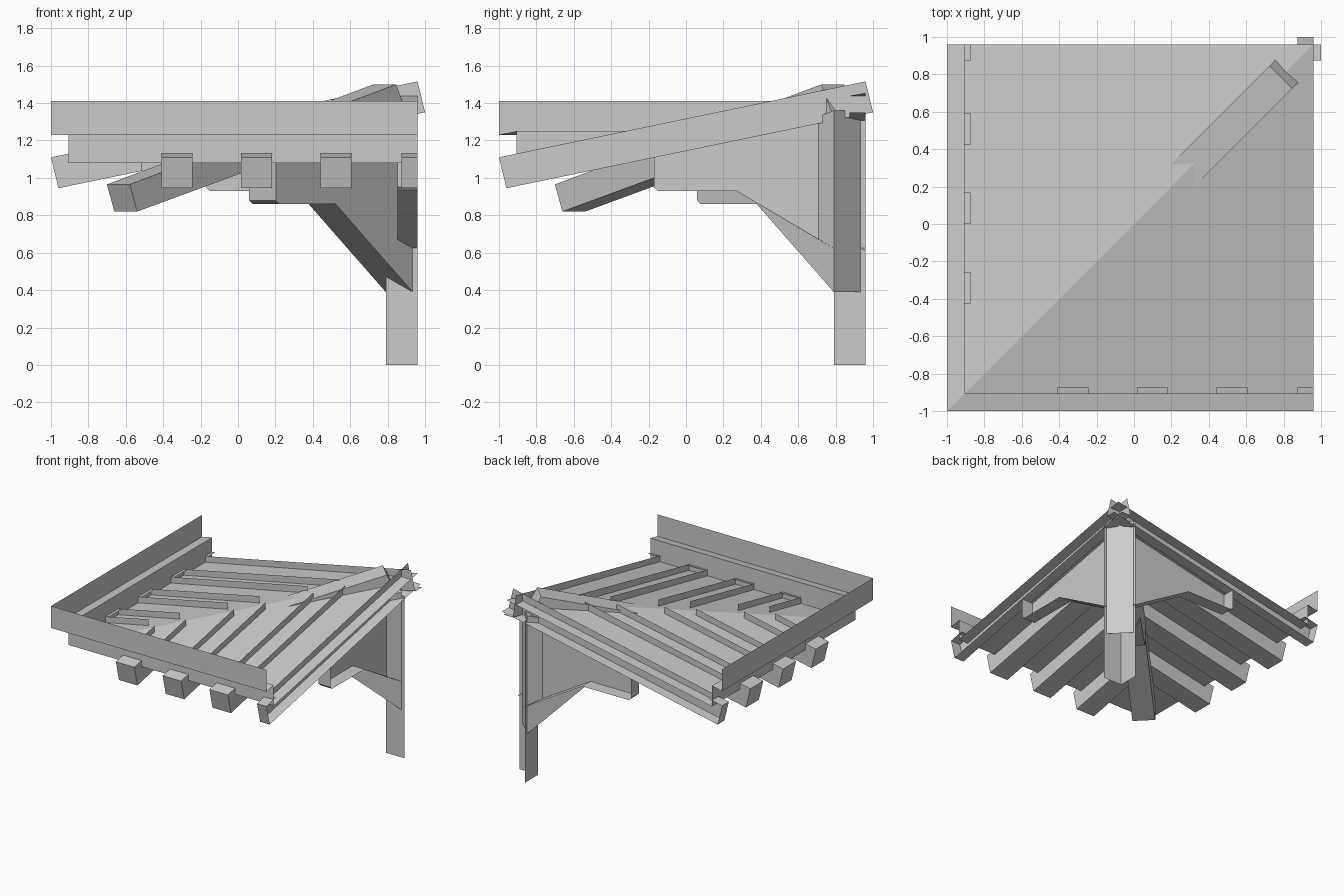
import bpy

if "Cube" in bpy.data.objects:
    bpy.data.objects.remove(bpy.data.objects["Cube"])

EDGE = 0.96      # open rear edges of the corner piece
SLOPE = 0.207    # rafter pitch


def top(y):
    return 1.11 + SLOPE * (y + 1)


def bottom(y):
    return 0.945 + SLOPE * (y + 0.96)


def make(name, polys):
    verts, faces = [], []
    for poly in polys:
        faces.append(range(len(verts), len(verts) + len(poly)))
        verts += poly
    me = bpy.data.meshes.new(name)
    me.from_pydata(verts, [], [list(f) for f in faces])
    ob = bpy.data.objects.new(name, me)
    bpy.context.collection.objects.link(ob)
    bpy.context.view_layer.objects.active = ob
    ob.select_set(True)
    bpy.ops.object.mode_set(mode='EDIT')
    bpy.ops.mesh.select_all(action='SELECT')
    bpy.ops.mesh.remove_doubles(threshold=0.0005)
    bpy.ops.object.mode_set(mode='OBJECT')
    ob.select_set(False)
    return ob


def swapped(polys):
    # reflect across the diagonal x = y
    return [[(y, x, z) for x, y, z in reversed(p)] for p in polys]


def pair(name, polys):
    make(name + "_front", polys)
    make(name + "_side", swapped(polys))


# stepped fascia boards, mitred at the outer corner
fascia = [(-1, 1.41), (-1, 1.23), (-0.907, 1.25), (-0.907, 1.08)]
pair("fascia", [[(p, p, z), (q, q, w), (EDGE, q, w), (EDGE, p, z)]
                for (p, z), (q, w) in zip(fascia, fascia[1:])])

# sloping roof boards
pair("roof_boards", [[(-0.907, -0.907, 1.08), (EDGE, -0.907, 1.08), (EDGE, EDGE, 1.455)]])


# rafters: bottom, sides, outer end and a short top stub
def rafter(a, b, half=False):
    def side(x):
        if half:
            ends = [(x, 1.0, bottom(1.0)), (x, 0.96, top(0.96))]
        else:
            e = x - 0.09
            ends = [(x, e, bottom(e)), (x, e, top(e))]
        return [(x, -1, top(-1)), (x, -0.96, bottom(-0.96))] + ends
    s, t = side(a), side(b)
    polys = [s, [s[0], t[0], t[1], s[1]], [s[1], t[1], t[2], s[2]],
             [s[0], (a, -0.875, top(-0.875)), (b, -0.875, top(-0.875)), t[0]]]
    if not half:
        polys.append(t[::-1])
    return polys


for i, a in enumerate((-0.41, 0.015, 0.44)):
    make(f"front_rafter_{i}", rafter(a, a + 0.168))
    make(f"side_rafter_{i}", swapped(rafter(a - 0.015, a + 0.153)))
pair("edge_rafter", rafter(0.873, EDGE, True))


# prisms running along the diagonal, from a (distance, height) profile
def diagonal_prism(name, profile, half_width):
    a = [(c - half_width, c + half_width, z) for c, z in profile]
    b = [(c + half_width, c - half_width, z) for c, z in profile]
    n = len(a)
    make(name, [a, b[::-1]] + [[a[i], b[i], b[(i + 1) % n], a[(i + 1) % n]] for i in range(n)])


diagonal_prism("hip_rafter", [(-0.64, 0.965), (-0.6, 0.82), (0.84, 1.35), (0.785, 1.5)], 0.061)
diagonal_prism("hip_brace", [(0.13, 1.09), (0.13, 0.88), (0.15, 0.86), (0.45, 0.86),
                             (0.862, 0.39), (0.862, 1.36)], 0.072)

# bracket arms beside the post, open at the rear edge
arm = [(-0.17, bottom(-0.17)), (-0.17, 0.95), (-0.15, 0.93), (0.27, 0.93)]
arm_in = [(0.853, y, z) for y, z in arm] + [(0.853, 0.71, 0.67), (0.853, 0.71, bottom(0.71))]
arm_out = [(EDGE, y, z) for y, z in arm] + [(EDGE, 0.815, 0.61)]
pair("bracket_arm", [arm_in] + [[arm_in[i], arm_out[i], arm_out[i + 1], arm_in[i + 1]]
                                for i in range(4)])

# corner post, two outer faces
pair("corner_post", [[(0.79, 0.79, 0), (EDGE, 0.79, 0), (EDGE, 0.79, 1.33), (0.79, 0.79, 1.33)]])
